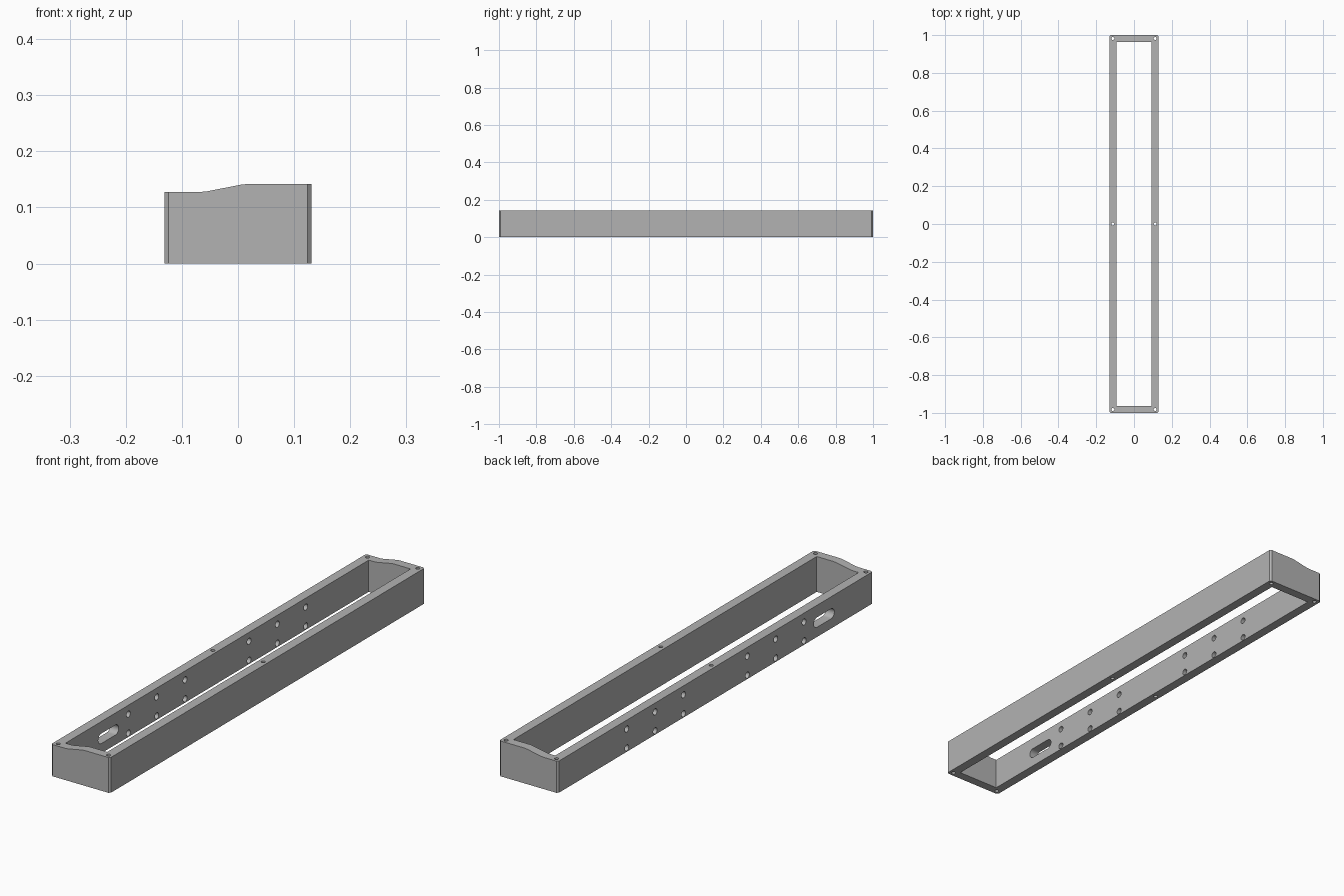
import bpy, bmesh, math
from mathutils import Matrix, Vector

if "Cube" in bpy.data.objects:
    bpy.data.objects.remove(bpy.data.objects["Cube"])

grey = bpy.data.materials.new("mid_grey")
grey.diffuse_color = (0.45, 0.45, 0.45, 1)
grey.use_nodes = True
grey.node_tree.nodes["Principled BSDF"].inputs["Base Color"].default_value = grey.diffuse_color


def prism(name, points, depth, place):
    """Extrude a closed 2D outline along local z, centred, then place it."""
    bm = bmesh.new()
    low = [bm.verts.new((u, v, -depth / 2)) for u, v in points]
    high = [bm.verts.new((u, v, depth / 2)) for u, v in points]
    n = len(points)
    bm.faces.new(low[::-1])
    bm.faces.new(high)
    for i in range(n):
        j = (i + 1) % n
        bm.faces.new((low[i], low[j], high[j], high[i]))
    bm.transform(place)
    bmesh.ops.recalc_face_normals(bm, faces=bm.faces)
    mesh = bpy.data.meshes.new(name)
    bm.to_mesh(mesh)
    bm.free()
    mesh.materials.append(grey)
    ob = bpy.data.objects.new(name, mesh)
    bpy.context.collection.objects.link(ob)
    return ob


def slot_outline(half_length, r, n=12):
    """Round-ended outline; a plain circle when half_length equals r."""
    s = half_length - r
    pts = []
    for side, start in ((1, -math.pi / 2), (-1, math.pi / 2)):
        count = n + 1 if s > 0 else n
        for i in range(count):
            a = start + math.pi * i / n
            pts.append((side * s + r * math.cos(a), r * math.sin(a)))
    return pts


def rect(x, y, c=0.0):
    if c == 0:
        return [(-x, -y), (x, -y), (x, y), (-x, y)]
    return [(-x + c, -y), (x - c, -y), (x, -y + c), (x, y - c),
            (x - c, y), (-x + c, y), (-x, y - c), (-x, -y + c)]


def cut(target, tool, operation='DIFFERENCE'):
    mod = target.modifiers.new(tool.name, 'BOOLEAN')
    mod.operation, mod.solver, mod.object = operation, 'EXACT', tool
    bpy.ops.object.select_all(action='DESELECT')
    bpy.context.view_layer.objects.active = target
    target.select_set(True)
    bpy.ops.object.modifier_apply(modifier=mod.name)
    bpy.data.objects.remove(tool)


# Frame body: stepped cross-section running along y
section = [(-0.2, 0), (0.2, 0), (0.2, 0.142), (0.018, 0.142), (0.005, 0.1405),
           (-0.055, 0.1288), (-0.068, 0.1275), (-0.2, 0.1275)]
frame = prism("frame", section, 2.2, Matrix.Rotation(math.pi / 2, 4, 'X'))

# Chamfered outer outline and rectangular opening
cut(frame, prism("outline", rect(0.131, 1.0, 0.007), 1, Matrix()), 'INTERSECT')
cut(frame, prism("opening", rect(0.093, 0.963), 1, Matrix()))

# Vertical screw holes at the corners and the middle of the long rails
for x in (-0.112, 0.112):
    for y in (-0.982, 0, 0.982):
        cut(frame, prism("screw_hole", slot_outline(0.008, 0.008, 8), 1,
                         Matrix.Translation((x, y, 0))))

# Side holes through the left rail: local u -> y, v -> z, depth -> x
sideways = Matrix(((0, 0, 1, 0), (1, 0, 0, 0), (0, 1, 0, 0), (0, 0, 0, 1)))


def side_cut(name, outline, y, z):
    cut(frame, prism(name, outline, 0.1,
                     Matrix.Translation((-0.112, y, z)) @ sideways))


for y in (0.203, 0.383, 0.563):
    for s in (-1, 1):
        for z in (0.0155, 0.0915):
            side_cut("side_hole", slot_outline(0.0125, 0.0125), s * y, z)

# Cable slot near the front end of the left rail
side_cut("cable_slot", slot_outline(0.065, 0.02), -0.69, 0.059)

bpy.ops.object.select_all(action='DESELECT')
bpy.context.view_layer.objects.active = frame
frame.select_set(True)
bpy.ops.object.shade_smooth_by_angle(angle=math.radians(25))
